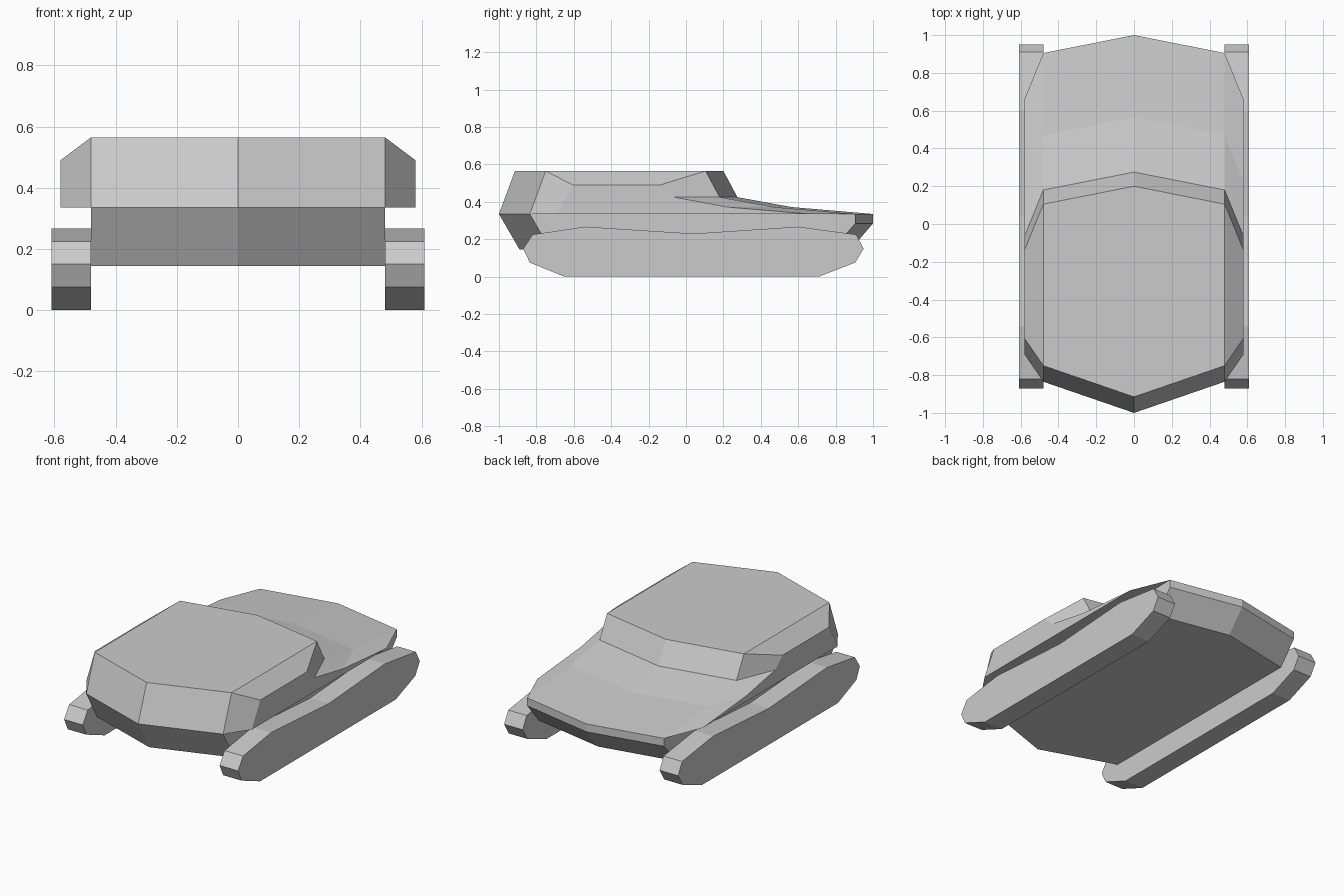
import bpy
import bmesh

cube = bpy.data.objects.get("Cube")
if cube:
    bpy.data.objects.remove(cube)

grey = bpy.data.materials.new("light grey")
grey.use_nodes = True
COLOUR = (0.6, 0.6, 0.6, 1)
grey.diffuse_color = COLOUR
grey.node_tree.nodes["Principled BSDF"].inputs["Base Color"].default_value = COLOUR


def finish(name, bm):
    bmesh.ops.remove_doubles(bm, verts=bm.verts, dist=1e-5)
    bmesh.ops.recalc_face_normals(bm, faces=bm.faces)
    mesh = bpy.data.meshes.new(name)
    bm.to_mesh(mesh)
    bm.free()
    mesh.materials.append(grey)
    obj = bpy.data.objects.new(name, mesh)
    bpy.context.collection.objects.link(obj)
    return obj


# Hull: side profiles at the centre, the shoulder and the sponson edge,
# running from the front belly over the roof and deck to the rear belly
HALF, OUTER = 0.48, 0.58
centre = [(-0.89, 0.145), (-1.0, 0.335), (-0.915, 0.565), (0.2, 0.565),
          (0.275, 0.425), (0.565, 0.372), (1.0, 0.335), (1.0, 0.285), (0.88, 0.145)]
shoulder = [(y + (0.165 if i < 3 else -0.095), z) for i, (y, z) in enumerate(centre)]
edge = [(-0.69, 0.335), (-0.605, 0.49), (-0.14, 0.49),
        (-0.065, 0.425), (0.22, 0.372), (0.66, 0.335)]

bm = bmesh.new()


def row(x, profile):
    return [bm.verts.new((x, y, z)) for y, z in profile]


def bridge(a, b):
    for i in range(len(a) - 1):
        bm.faces.new((a[i], a[i + 1], b[i + 1], b[i]))


mid = row(0, centre)
for side in (-1, 1):
    inner = row(side * HALF, shoulder)
    outer = row(side * OUTER, edge)
    bridge(mid, inner)
    bm.faces.new((mid[0], mid[-1], inner[-1], inner[0]))      # belly
    bridge(inner[1:7], outer)                                 # sloped shoulder
    bm.faces.new(outer)                                       # sponson side
    bm.faces.new((inner[1], inner[6], outer[-1], outer[0]))   # sponson underside
    bm.faces.new((inner[0], inner[1], inner[6], inner[7], inner[8]))
finish("hull", bm)

# Tracks: one profile extruded sideways on each side
track = [(-0.65, 0), (0.71, 0), (0.905, 0.075), (0.95, 0.15), (0.91, 0.225),
         (0.6, 0.267), (0.04, 0.23), (-0.54, 0.267), (-0.82, 0.225),
         (-0.87, 0.15), (-0.835, 0.075)]
for name, side in (("left_track", 1), ("right_track", -1)):
    bm = bmesh.new()
    face = bm.faces.new(row(side * HALF, track))
    new = bmesh.ops.extrude_face_region(bm, geom=[face])["geom"]
    bmesh.ops.translate(bm, vec=(side * 0.13, 0, 0),
                        verts=[v for v in new if isinstance(v, bmesh.types.BMVert)])
    finish(name, bm)
